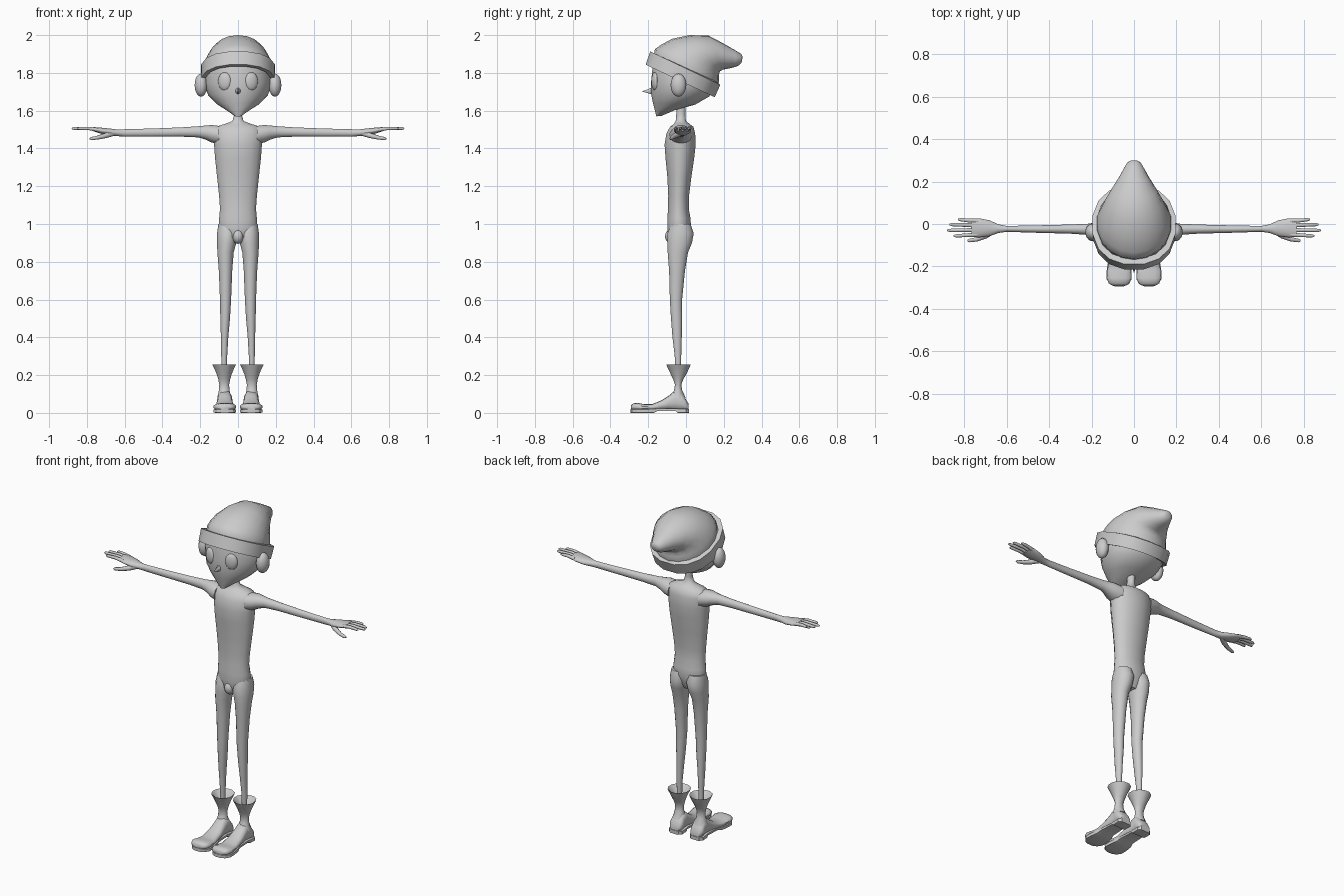
import bpy, bmesh, math
from mathutils import Vector, Matrix

grey = bpy.data.materials.new("plain grey")
grey.diffuse_color = (0.6, 0.6, 0.6, 1)


def finish(bm, name, mirror=False, angle=40):
    bmesh.ops.recalc_face_normals(bm, faces=bm.faces)
    me = bpy.data.meshes.new(name)
    bm.to_mesh(me)
    bm.free()
    me.materials.append(grey)
    ob = bpy.data.objects.new(name, me)
    bpy.context.collection.objects.link(ob)
    if mirror:
        ob.modifiers.new("mirror", 'MIRROR')
    bpy.ops.object.select_all(action='DESELECT')
    ob.select_set(True)
    bpy.context.view_layer.objects.active = ob
    bpy.ops.object.shade_smooth_by_angle(angle=math.radians(angle))
    return ob


def loft(name, rings, n=16, e=1.0, mirror=False, closed=False, angle=40):
    """Skin rings given as (centre, half axis u, half axis v)."""
    bm = bmesh.new()
    p = lambda t: math.copysign(abs(t) ** e, t)
    loops = []
    for c, u, v in rings:
        c, u, v = Vector(c), Vector(u), Vector(v)
        loops.append([bm.verts.new(c + u * p(math.cos(a)) + v * p(math.sin(a)))
                      for a in (2 * math.pi * (i + 0.5) / n for i in range(n))])
    pairs = list(zip(loops, loops[1:]))
    if closed:
        pairs.append((loops[-1], loops[0]))
    else:
        bm.faces.new(loops[0])
        bm.faces.new(loops[-1])
    for a, b in pairs:
        for i in range(n):
            j = (i + 1) % n
            bm.faces.new((a[i], a[j], b[j], b[i]))
    return finish(bm, name, mirror, angle)


def fb(yf, zf, yb, zb, w, x=0):
    """Ring spanning a front point and a back point, w wide each side."""
    return ((x, (yf + yb) / 2, (zf + zb) / 2), (w, 0, 0), (0, (yb - yf) / 2, (zb - zf) / 2))


def along_y(y, zb, zt, w, x=0.07):
    return ((x, y, (zb + zt) / 2), (w, 0, 0), (0, 0, (zt - zb) / 2))


def ellipsoid(name, loc, size, rot=0.0, mirror=True):
    bm = bmesh.new()
    bmesh.ops.create_uvsphere(bm, u_segments=16, v_segments=10, radius=1)
    bm.transform(Matrix.Translation(loc) @ Matrix.Rotation(rot, 4, 'Z') @ Matrix.Diagonal((*size, 1)))
    return finish(bm, name, mirror)


# torso and neck: z, half width, front y, back y
torso = [(.90, .045, -.075, 0), (.93, .085, -.095, .015), (.98, .105, -.1, .028),
         (1.03, .102, -.1, .025), (1.08, .097, -.096, .016), (1.15, .102, -.095, .017),
         (1.25, .113, -.1, .03), (1.35, .124, -.11, .045), (1.42, .129, -.115, .053),
         (1.48, .135, -.105, .05), (1.515, .12, -.085, .04), (1.53, .07, -.065, .02),
         (1.545, .03, -.055, 0), (1.58, .02, -.052, -.003), (1.64, .022, -.052, 0)]
loft("torso", [fb(f, z, b, z, w) for z, w, f, b in torso], angle=60)
ellipsoid("groin", (0, -.075, .935), (.03, .036, .04), mirror=False)

# legs: z, centre x, half width, front y, back y
legs = [(1.0, .055, .05, -.08, .025), (.95, .056, .056, -.1, .042), (.90, .06, .052, -.1, .033),
        (.85, .066, .044, -.098, .012), (.75, .066, .036, -.09, -.005), (.6, .066, .03, -.086, -.02),
        (.5, .068, .026, -.08, -.02), (.4, .071, .02, -.072, -.022), (.3, .073, .016, -.06, -.025),
        (.15, .073, .013, -.055, -.028)]
loft("leg", [fb(f, z, b, z, w, x) for z, x, w, f, b in legs], mirror=True, angle=60)

# arms and palms: x, y, half depth, z, half height
arms = [(.10, -.028, .06, 1.47, .05), (.14, -.027, .052, 1.478, .047), (.17, -.025, .04, 1.484, .038),
        (.21, -.025, .027, 1.488, .03), (.3, -.024, .022, 1.487, .025), (.45, -.024, .018, 1.484, .022),
        (.6, -.023, .014, 1.482, .02), (.64, -.022, .021, 1.483, .018), (.68, -.02, .038, 1.487, .019),
        (.73, -.018, .046, 1.495, .016), (.765, -.018, .044, 1.502, .011)]
loft("arm", [((x, y, z), (0, r, 0), (0, 0, h)) for x, y, r, z, h in arms], mirror=True, angle=60)

# fingers and thumb
def finger(name, pts, radii):
    rings = []
    for i, q in enumerate(pts):
        d = (Vector(pts[min(i + 1, len(pts) - 1)]) - Vector(pts[max(i - 1, 0)])).normalized()
        u = d.cross(Vector((0, 0, 1))).normalized()
        rings.append((q, u * radii[i], u.cross(d) * radii[i]))
    loft(name, rings, n=8, mirror=True, angle=60)

for k, (y0, y1, tip) in enumerate([(.014, .021, .83), (-.007, -.003, .87), (-.028, -.03, .88), (-.05, -.056, .85)]):
    finger("finger_%d" % (k + 1),
           [(.74, y0, 1.498), (.79, (y0 + y1) / 2, 1.506), (tip - .01, y1, 1.506), (tip, y1, 1.505)],
           [.011, .0095, .008, .004])
finger("thumb", [(.66, -.03, 1.482), (.70, -.056, 1.468), (.74, -.072, 1.458), (.775, -.078, 1.452), (.785, -.079, 1.451)],
       [.016, .014, .011, .009, .004])

# boots: flared hollow shaft, foot and sole
shaft = [(.08, .038, -.085, 0), (.12, .029, -.064, -.02), (.15, .027, -.059, -.024), (.18, .033, -.07, -.012),
         (.21, .043, -.085, .006), (.235, .054, -.097, .018), (.256, .065, -.107, .027),
         (.252, .058, -.099, .02), (.19, .028, -.068, -.016)]
loft("boot_shaft", [fb(f, z, b, z, w, .073) for z, w, f, b in shaft], n=12, mirror=True)
foot = [(.013, .012, .05, .03), (-.005, .01, .078, .042), (-.03, .01, .115, .04), (-.06, .012, .118, .038),
        (-.09, .015, .092, .041), (-.13, .015, .066, .046), (-.18, .012, .046, .05), (-.22, .01, .046, .057),
        (-.255, .01, .053, .06), (-.28, .012, .05, .05), (-.291, .018, .04, .03)]
loft("boot_foot", [along_y(*r) for r in foot], n=14, e=.8, mirror=True, angle=50)
sole = [(.016, 0, .022, .03), (0, 0, .022, .045), (-.045, 0, .024, .043), (-.055, .01, .024, .04),
        (-.15, .01, .024, .046), (-.17, 0, .022, .052), (-.22, 0, .02, .06), (-.26, 0, .02, .06),
        (-.285, 0, .02, .043), (-.294, 0, .02, .022)]
loft("boot_sole", [along_y(*r) for r in sole], n=8, e=.2, mirror=True, angle=30)

# head with pointed chin: front y z, back y z, half width
head = [(-.157, 1.57, -.13, 1.572, .016), (-.165, 1.60, -.06, 1.602, .06), (-.176, 1.64, .05, 1.632, .115),
        (-.187, 1.69, .125, 1.675, .16), (-.187, 1.75, .155, 1.72, .178), (-.18, 1.82, .165, 1.765, .18),
        (-.168, 1.88, .155, 1.8, .165)]
loft("head", [fb(*r) for r in head], n=20, angle=50)
loft("nose", [((0, -.17, 1.705), (.017, 0, 0), (0, 0, .024)), ((0, -.2, 1.703), (.009, 0, 0), (0, 0, .012)),
              ((0, -.229, 1.702), (.002, 0, 0), (0, 0, .002))], n=8)
ellipsoid("eye", (.07, -.164, 1.755), (.037, .018, .049), rot=.28)
ellipsoid("ear", (.196, -.04, 1.735), (.034, .042, .061), rot=-.15)

# knitted hat drooping to the back, with a tilted cuff
hat = [(-.17, 1.89, .168, 1.735, .178), (-.165, 1.925, .176, 1.755, .177), (-.135, 1.947, .175, 1.775, .172),
       (-.075, 1.98, .175, 1.795, .158), (.02, 2.0, .18, 1.808, .138), (.12, 1.997, .195, 1.817, .108),
       (.2, 1.955, .235, 1.825, .072), (.26, 1.92, .265, 1.833, .048), (.293, 1.9, .283, 1.842, .033),
       (.3, 1.885, .294, 1.855, .018)]
loft("hat", [fb(*r) for r in hat], n=18, angle=50)
cuff = [(-.19, 1.835, .135, 1.685, .172), (-.217, 1.845, .155, 1.67, .196),
        (-.192, 1.915, .185, 1.735, .198), (-.165, 1.902, .165, 1.752, .174)]
loft("hat_cuff", [fb(*r) for r in cuff], n=16, e=.88, closed=True, angle=35)
